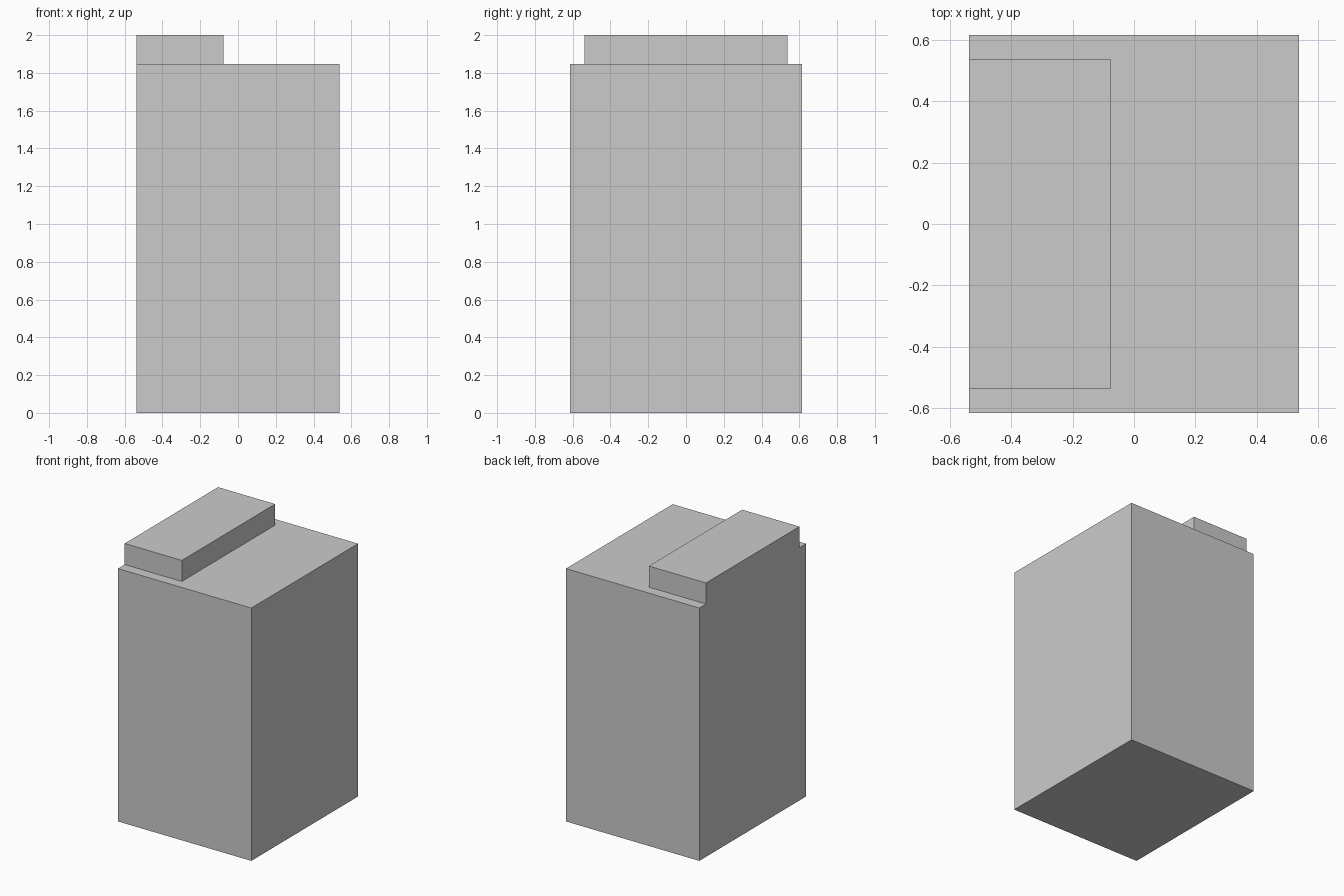
import bpy

if "Cube" in bpy.data.objects:
    bpy.data.objects.remove(bpy.data.objects["Cube"])

U = 2 / 13  # module: the whole model is 13 units tall


def box(name, x, y, z):
    """Box from (min, max) ranges given in module units."""
    bpy.ops.mesh.primitive_cube_add(
        size=1, location=[(a + b) / 2 * U for a, b in (x, y, z)])
    ob = bpy.context.object
    ob.name = name
    ob.scale = [(b - a) * U for a, b in (x, y, z)]
    bpy.ops.object.transform_apply(location=False, rotation=False, scale=True)
    return ob


# Main block
box("body", (-3.5, 3.5), (-4, 4), (0, 12))

# Raised ledge, flush with the left side
box("top_ledge", (-3.5, -0.5), (-3.5, 3.5), (12, 13))
